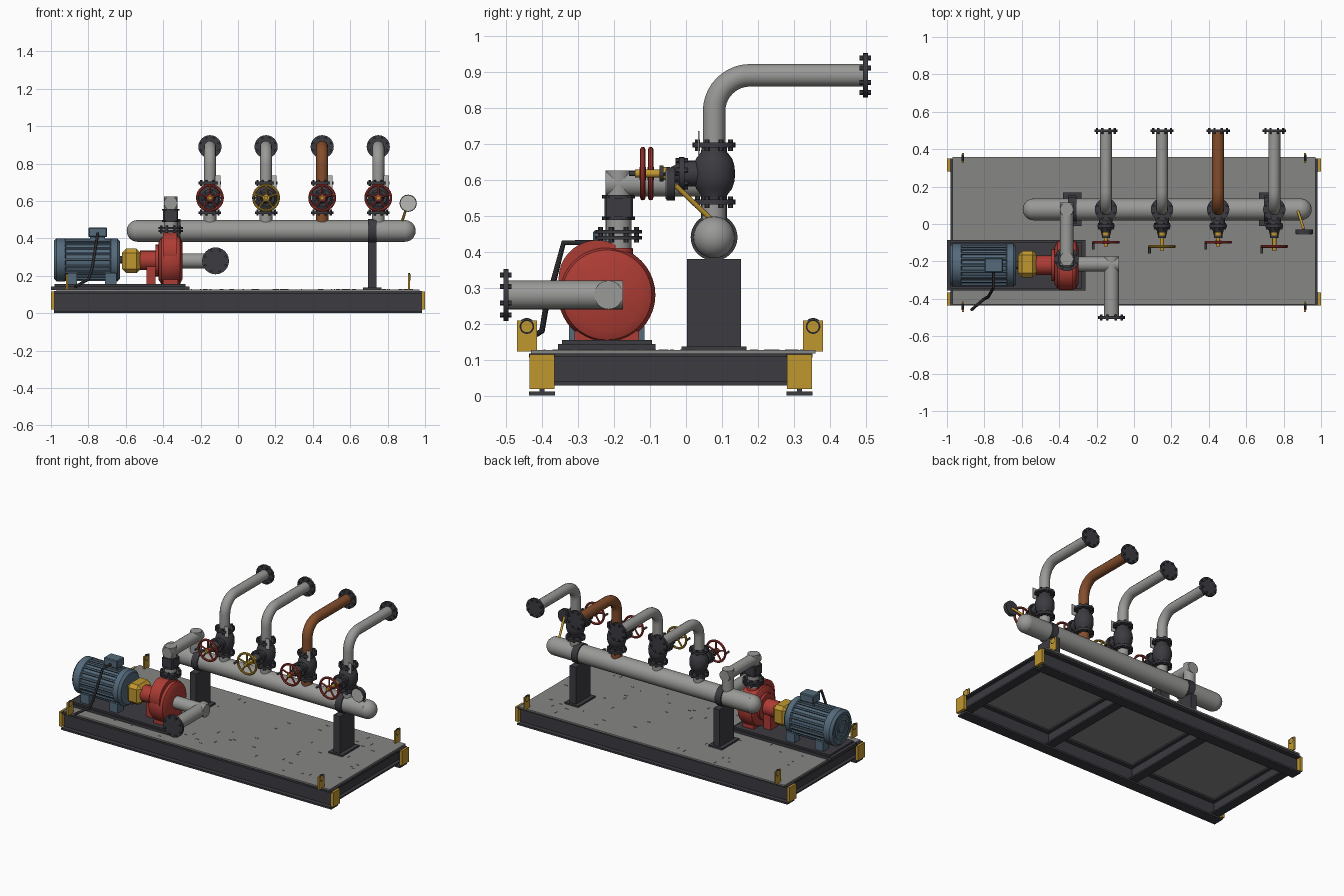
import bpy, bmesh, random
from math import sin, cos, pi, radians
from mathutils import Vector, Matrix

cube = bpy.data.objects.get("Cube")
if cube:
    bpy.data.objects.remove(cube, do_unlink=True)
random.seed(4)
X, Y, Z = Vector((1, 0, 0)), Vector((0, 1, 0)), Vector((0, 0, 1))


def material(name, r, g, b):
    m = bpy.data.materials.new(name)
    m.use_nodes = True
    m.diffuse_color = (r, g, b, 1)
    m.node_tree.nodes["Principled BSDF"].inputs["Base Color"].default_value = (r, g, b, 1)
    return m


charcoal = material("charcoal steel", .045, .043, .052)
grey = material("pipe grey", .32, .32, .31)
plate = material("deck grey", .24, .245, .235)
red = material("red paint", .42, .045, .035)
blue = material("motor blue", .09, .145, .2)
yellow = material("safety yellow", .53, .31, .03)
brown = material("brown pipe", .23, .075, .025)
black = material("cable black", .022, .022, .026)
pale = material("gauge pale", .48, .48, .46)


class Part:
    """Collects primitives in one mesh object of a single colour."""

    def __init__(self, name, mat):
        self.name, self.mat, self.bm = name, mat, bmesh.new()

    def box(self, c, s, bevel=0, seg=1):
        vs = bmesh.ops.create_cube(self.bm, size=1, matrix=Matrix.LocRotScale(Vector(c), None, Vector(s)))["verts"]
        if bevel:
            es = list({e for v in vs for e in v.link_edges})
            bmesh.ops.bevel(self.bm, geom=es, offset=bevel, segments=seg, affect='EDGES')
        return self

    def rod(self, a, b, r, r2=None, n=24):
        a, b = Vector(a), Vector(b)
        rot = Z.rotation_difference(b - a).to_matrix().to_4x4()
        bmesh.ops.create_cone(self.bm, cap_ends=True, segments=n, radius1=r, radius2=r if r2 is None else r2,
                              depth=(b - a).length, matrix=Matrix.Translation((a + b) / 2) @ rot)
        return self

    def ball(self, c, r):
        bmesh.ops.create_uvsphere(self.bm, u_segments=24, v_segments=14, radius=r, matrix=Matrix.Translation(c))
        return self

    def lathe(self, c, axis, profile, n=32, closed=False):
        vs = [self.bm.verts.new((r, 0, h)) for r, h in profile]
        es = [self.bm.edges.new(p) for p in zip(vs, vs[1:])]
        if closed:
            es.append(self.bm.edges.new((vs[-1], vs[0])))
        old = set(self.bm.verts) - set(vs)
        bmesh.ops.spin(self.bm, geom=vs + es, cent=(0, 0, 0), axis=Z, angle=2 * pi, steps=n)
        new = [v for v in self.bm.verts if v not in old]
        bmesh.ops.remove_doubles(self.bm, verts=new, dist=1e-5)
        new = [v for v in self.bm.verts if v not in old]
        rot = Z.rotation_difference(axis).to_matrix().to_4x4()
        bmesh.ops.transform(self.bm, matrix=Matrix.Translation(c) @ rot, verts=new)
        return self

    def ring(self, c, axis, radius, r, n=32):
        prof = [(radius + r * cos(i * pi / 4), r * sin(i * pi / 4)) for i in range(8)]
        return self.lathe(c, axis, prof, n, True)

    def flange(self, c, axis, r, t=.014, bolts=8):
        c = Vector(c)
        self.rod(c - axis * t / 2, c + axis * t / 2, r)
        side = axis.orthogonal().normalized()
        for i in range(bolts):
            p = c + Matrix.Rotation(2 * pi * (i + .5) / bolts, 3, axis) @ side * r * .83
            self.rod(p - axis * (t / 2 + .009), p + axis * (t / 2 + .009), .007, n=6)
        return self

    def done(self):
        bm = self.bm
        bmesh.ops.recalc_face_normals(bm, faces=bm.faces[:])
        for f in bm.faces:
            f.smooth = True
        for e in bm.edges:
            e.smooth = e.calc_face_angle(0) < radians(35)
        me = bpy.data.meshes.new(self.name)
        bm.to_mesh(me)
        bm.free()
        me.materials.append(self.mat)
        bpy.context.collection.objects.link(bpy.data.objects.new(self.name, me))


def tube(name, mat, pts, r):
    cu = bpy.data.curves.new(name, 'CURVE')
    cu.dimensions, cu.bevel_depth, cu.bevel_resolution, cu.use_fill_caps = '3D', r, 5, True
    sp = cu.splines.new('POLY')
    sp.points.add(len(pts) - 1)
    for p, q in zip(sp.points, pts):
        p.co = (*q, 1)
    ob = bpy.data.objects.new(name, cu)
    bpy.context.collection.objects.link(ob)
    part = Part(name, mat)
    bpy.context.view_layer.update()
    part.bm.from_mesh(ob.evaluated_get(bpy.context.evaluated_depsgraph_get()).to_mesh())
    bpy.data.objects.remove(ob, do_unlink=True)
    part.done()


# Skid: side rails, cross beams, end caps and deck
RAILS = (-.4, .315)
frame, caps = Part("skid_frame", charcoal), Part("skid_end_caps", yellow)
for y in RAILS:
    frame.box((0, y, .006), (1.97, .072, .012)).box((0, y, .112), (1.97, .072, .012))
    frame.box((0, y, .06), (1.97, .014, .1))
    for x in (-.99, .99):
        caps.box((x, y, .067), (.02, .07, .096))
for x in (-.95, -.32, .32, .95):
    frame.box((x, -.042, .034), (.06, .7, .01)).box((x, -.042, .112), (.06, .7, .01))
    frame.box((x, -.042, .073), (.014, .7, .08))
frame.done()
caps.done()
deck = Part("deck_plate", plate).box((0, -.036, .122), (1.94, .79, .01))
for i in range(70):
    deck.box((random.uniform(-.9, .93), random.uniform(-.4, .33), .1275),
             (.022, .005, .003) if i % 2 else (.005, .022, .003))
deck.done()

# Lifting lugs
lugs, eyes = Part("lifting_lugs", yellow), Part("lug_eyes", charcoal)
for x in (-.915, .915):
    for y in (-.442, .353):
        lugs.box((x, y, .166), (.01, .055, .086))
        eyes.ring((x, y, .192), X, .018, .006, 20)
lugs.done()
eyes.done()

# Motor
PY, PZ = -.22, .285
Part("pump_base", charcoal).box((-.63, PY, .134), (.74, .27, .02)).box((-.63, PY, .149), (.7, .25, .012)).done()
motor = Part("motor", blue)
motor.lathe((0, PY, PZ), X, [(0, -.985), (.03, -.985), (.03, -.98), (.05, -.98), (.05, -.985), (.07, -.985),
            (.07, -.98), (.085, -.98), (.085, -.985), (.1, -.985), (.115, -.97), (.115, -.925), (.102, -.92),
            (.102, -.685), (.115, -.68), (.115, -.645), (.1, -.63), (0, -.63)], 40)
for i in range(20):
    a = 2 * pi * i / 20
    motor.rod((-.93, PY + .107 * cos(a), PZ + .107 * sin(a)), (-.67, PY + .107 * cos(a), PZ + .107 * sin(a)), .008, n=6)
motor.box((-.75, PY, .41), (.08, .06, .05)).box((-.75, PY, .433), (.1, .076, .052), .005)
for x in (-.89, -.68):
    for s in (-1, 1):
        motor.box((x, PY + s * .075, .185), (.06, .06, .06))
motor.done()
Part("motor_shaft", charcoal).rod((-.64, PY, PZ), (-.5, PY, PZ), .02).done()
tube("motor_cable", black, [(-.75, -.25, .425), (-.75, -.34, .425), (-.765, -.365, .33), (-.78, -.39, .24),
                            (-.8, -.4, .18), (-.83, -.425, .165), (-.87, -.46, .14)], .008)
Part("coupling_guard", yellow).box((-.57, -.215, .28), (.1, .14, .13), .022).done()

# Pump
pump = Part("pump_casing", red)
pump.lathe((0, PY, .28), X, [(0, -.425), (.1, -.425), (.125, -.41), (.135, -.385), (.135, -.335),
           (.125, -.31), (.1, -.298), (0, -.298)], 40)
pump.rod((-.4, -.247, .325), (-.325, -.247, .325), .107, n=36)
pump.rod((-.525, PY, .282), (-.42, PY, .282), .052).rod((-.44, PY, .282), (-.42, PY, .282), .085)
pump.box((-.465, PY, .21), (.05, .08, .11)).box((-.36, PY, .165), (.08, .18, .03))
pump.rod((-.36, -.19, .32), (-.36, -.19, .41), .05, .042)
pump.done()

# Suction and discharge lines with mitred corners
suction = Part("suction_pipe", grey)
suction.rod((-.31, -.215, .28), (-.08, -.215, .28), .04).rod((-.12, -.175, .28), (-.12, -.5, .28), .04).done()
Part("suction_flange", charcoal).flange((-.12, -.5, .28), Y, .072).done()
DX, DY = -.36, -.187
discharge = Part("discharge_pipe", grey).rod((DX, DY, .4), (DX, DY, .625), .036)
discharge.rod((DX, DY - .036, .589), (DX, .114, .589), .036).rod((DX, .078, .44), (DX, .078, .625), .036)
discharge.done()
Part("discharge_flanges", charcoal).flange((DX, DY, .439), Z, .065, .01).flange((DX, DY, .455), Z, .065, .01).done()
check = Part("check_valve", charcoal).box((DX, DY, .523), (.08, .08, .066), .006)
for z in (.493, .553):
    check.rod((DX, DY, z - .005), (DX, DY, z + .005), .046)
check.done()

# Header, its supports and clamps
HY, HZ, HR = .078, .44, .058
Part("header_pipe", grey).rod((-.54, HY, HZ), (.89, HY, HZ), HR, n=36).ball((-.537, HY, HZ), HR).ball((.892, HY, HZ), HR).done()
posts = Part("header_supports", charcoal)
for x in (-.33, .718):
    posts.box((x, HY, .255), (.045, .15, .25)).box((x, HY, .131), (.1, .18, .012))
    posts.rod((x - .022, HY, HZ), (x + .022, HY, HZ), .065, n=36)
posts.done()

# Outlet branches: stub, valve, handwheel and elbow pipe
VZ = .617
for i, x in enumerate((-.15, .15, .45, .75)):
    pipe_col = brown if i == 2 else grey
    wheel_y = -.098 - .022 * (i % 2)
    name = f"branch_{i + 1}_"
    Part(name + "stub", pipe_col).rod((x, HY, .45), (x, HY, .56), .034).done()
    body = Part(name + "valve_body", charcoal)
    body.flange((x, HY, .538), Z, .06).flange((x, HY, .696), Z, .06)
    body.lathe((x, HY, VZ), Z, [(.035, -.075), (.036, -.06), (.05, -.042), (.057, -.02), (.058, 0),
               (.057, .02), (.05, .042), (.036, .06), (.035, .075)])
    body.rod((x, .06, VZ), (x, -.005, VZ), .036).flange((x, -.012, VZ), Y, .046, .016, 6)
    body.rod((x, -.02, VZ), (x, -.045, VZ), .03, .016)
    for s in (-1, 1):
        body.rod((x + s * .028, -.02, VZ), (x + s * .016, -.068, VZ), .005, n=8)
    body.rod((x, -.062, VZ), (x, -.074, VZ), .022)
    body.done()
    Part(name + "stem", yellow).rod((x, -.03, VZ), (x, wheel_y - .022, VZ), .011).rod((x, -.045, VZ), (x, -.064, VZ), .018).done()
    wheel = Part(name + "handwheel", yellow if i == 1 else red).ring((x, wheel_y, VZ), Y, .067, .0075)
    wheel.rod((x, wheel_y - .009, VZ), (x, wheel_y + .009, VZ), .018)
    for k in range(5):
        a = 2 * pi * k / 5 + pi / 2
        wheel.rod((x, wheel_y, VZ), (x + .067 * cos(a), wheel_y, VZ + .067 * sin(a)), .0055, n=8)
    wheel.done()
    Part(name + "wheel_knob", charcoal).rod((x - .067, wheel_y, VZ), (x - .067, wheel_y - .038, VZ), .007, n=12).done()
    Part(name + "tag", pale).box((x + .042, .035, .7), (.028, .004, .07)).done()
    arc = [(x, HY + .1 - .1 * cos(t * pi / 20), .79 + .1 * sin(t * pi / 20)) for t in range(11)]
    tube(name + "outlet_pipe", pipe_col, [(x, HY, .69)] + arc + [(x, .5, .89)], .032)
    Part(name + "outlet_flange", charcoal).flange((x, .498, .89), Y, .062).done()

# Pressure gauge
Part("gauge_stem", yellow).rod((.875, .075, .485), (.908, -.03, .585), .007, n=12).done()
Part("gauge_case", charcoal).rod((.91, -.03, .588), (.91, -.054, .588), .046).done()
Part("gauge_face", pale).rod((.91, -.052, .588), (.91, -.057, .588), .041).done()
